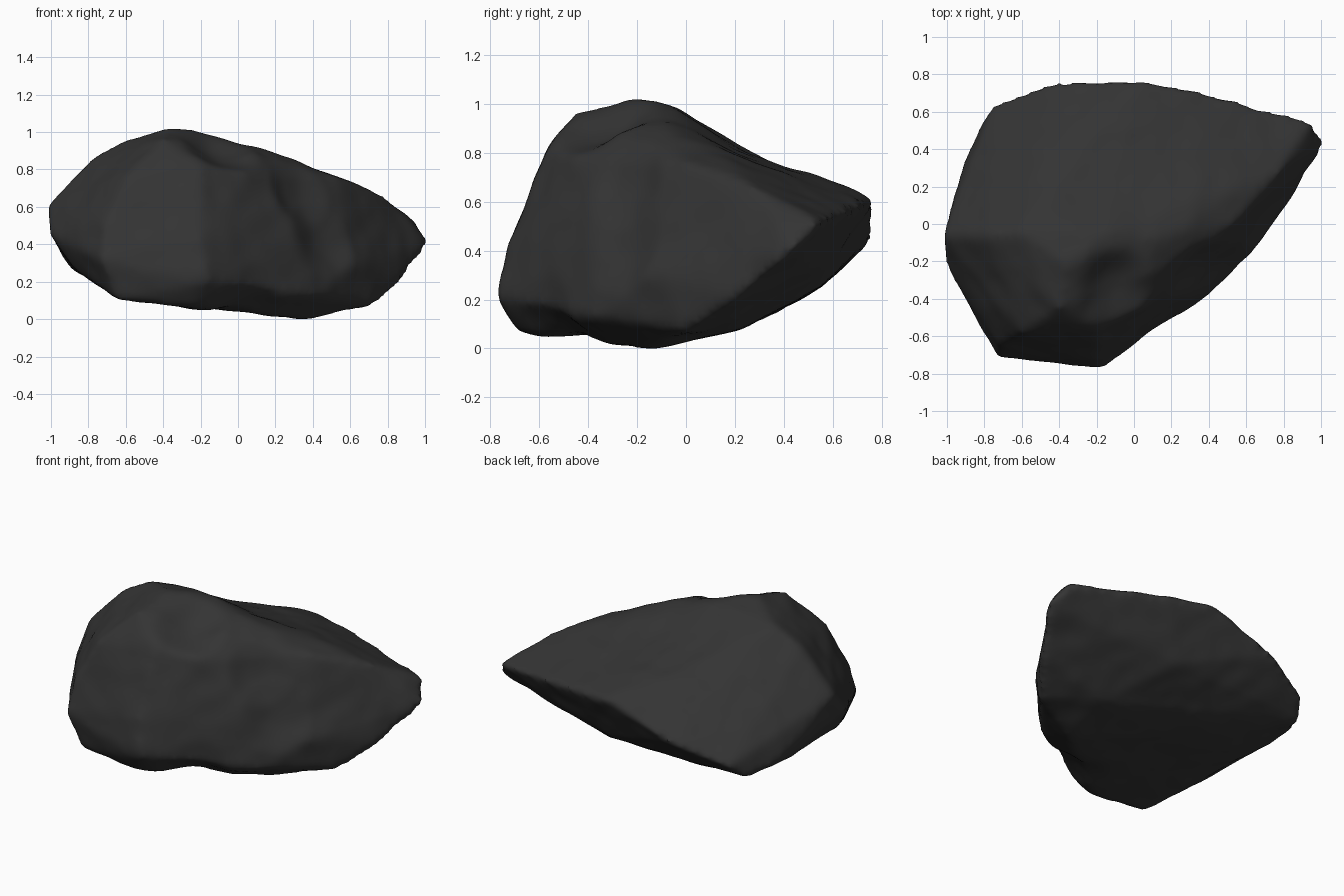
import bpy
import bmesh
from mathutils import Vector, noise

# Remove the default cube
default_cube = bpy.data.objects.get("Cube")
if default_cube:
    bpy.data.objects.remove(default_cube, do_unlink=True)

# Main corners of the boulder, grouped by region
crest = [(-.6, -.04, .95), (-.35, -.22, 1.02), (-.15, -.04, .99), (.1, -.08, .92),
         (.53, .0, .75), (.78, .28, .65), (-.4, -.45, .95), (-.79, -.06, .84)]
front = [(-.73, -.71, .31), (-.72, -.65, .5), (-.6, -.58, .75), (-.17, -.77, .2),
         (-.2, -.73, .42), (-.2, -.56, .81), (.62, -.16, .28)]
ridge = [(.06, -.28, .88), (.04, -.45, .77), (.2, -.38, .64),
         (.33, -.38, .4), (.43, -.36, .12)]
tip = [(.72, .0, .07), (.89, .22, .21), (1.02, .44, .4), (.95, .55, .51)]
back = [(.55, .62, .54), (.3, .72, .58), (.02, .77, .6), (-.1, .77, .56),
        (-.43, .75, .44), (-.75, .64, .33), (-.81, .54, .24)]
left_end = [(-1.02, -.06, .6), (-1.01, -.2, .45), (-.87, -.3, .26),
            (-.94, .15, .38), (-.89, .38, .28)]
underside = [(.38, -.15, -.01), (.4, .2, .06), (.15, .56, .26),
             (-.25, -.68, .06), (-.65, -.68, .1), (-.55, .3, .15)]

# Wrap the corners in a faceted block
bm = bmesh.new()
for point in crest + front + ridge + tip + back + left_end + underside:
    bm.verts.new(point)
bmesh.ops.convex_hull(bm, input=bm.verts)
loose = [v for v in bm.verts if not v.link_faces]
bmesh.ops.delete(bm, geom=loose, context='VERTS')
bmesh.ops.recalc_face_normals(bm, faces=bm.faces)
mesh = bpy.data.meshes.new("boulder")
bm.to_mesh(mesh)
bm.free()
boulder = bpy.data.objects.new("boulder", mesh)
bpy.context.collection.objects.link(boulder)

# Even out the mesh and wear down the edges
remesh = boulder.modifiers.new("even_mesh", 'REMESH')
remesh.mode = 'VOXEL'
remesh.voxel_size = 0.025
wear = boulder.modifiers.new("worn_edges", 'SMOOTH')
wear.factor = 0.5
wear.iterations = 6
depsgraph = bpy.context.evaluated_depsgraph_get()
worn_mesh = bpy.data.meshes.new_from_object(boulder.evaluated_get(depsgraph))
boulder.modifiers.clear()
boulder.data = worn_mesh
bpy.data.meshes.remove(mesh)
worn_mesh.name = "boulder"

# Broad hollows: centre, radius, depth
hollows = [
    ((-.06, .25, .84), .46, .055),     # behind the crest
    ((-.1, -.33, .91), .24, .065),     # scoop in the top
    ((.33, -.24, .67), .22, .045),     # groove beside the ridge
    ((.45, -.26, .42), .23, .045),
    ((.05, -.5, .07), .25, .035),      # notch under the front
]


def weathered(co, normal):
    """Push a surface point in at the hollows and roughen it slightly."""
    offset = 0.003 + 0.008 * noise.noise(co * 3) + 0.006 * noise.noise(co * 8)
    for centre, radius, depth in hollows:
        distance = (co - Vector(centre)).length / radius
        if distance < 1:
            offset -= depth * (1 - distance ** 2) ** 2
    return co + normal * offset


bm = bmesh.new()
bm.from_mesh(worn_mesh)
bm.normal_update()
moved = [weathered(v.co, v.normal) for v in bm.verts]

# Rest the lowest point on the ground
ground = min(p.z for p in moved)
for vert, point in zip(bm.verts, moved):
    vert.co = point - Vector((0, 0, ground))
for face in bm.faces:
    face.smooth = True
bm.to_mesh(worn_mesh)
bm.free()

# Dark stone colour
stone = bpy.data.materials.new("dark_stone")
stone.use_nodes = True
colour = (0.034, 0.034, 0.034, 1)
stone.diffuse_color = colour
shader = next(n for n in stone.node_tree.nodes if n.type == 'BSDF_PRINCIPLED')
shader.inputs["Base Color"].default_value = colour
shader.inputs["Roughness"].default_value = 0.9
worn_mesh.materials.clear()
worn_mesh.materials.append(stone)
